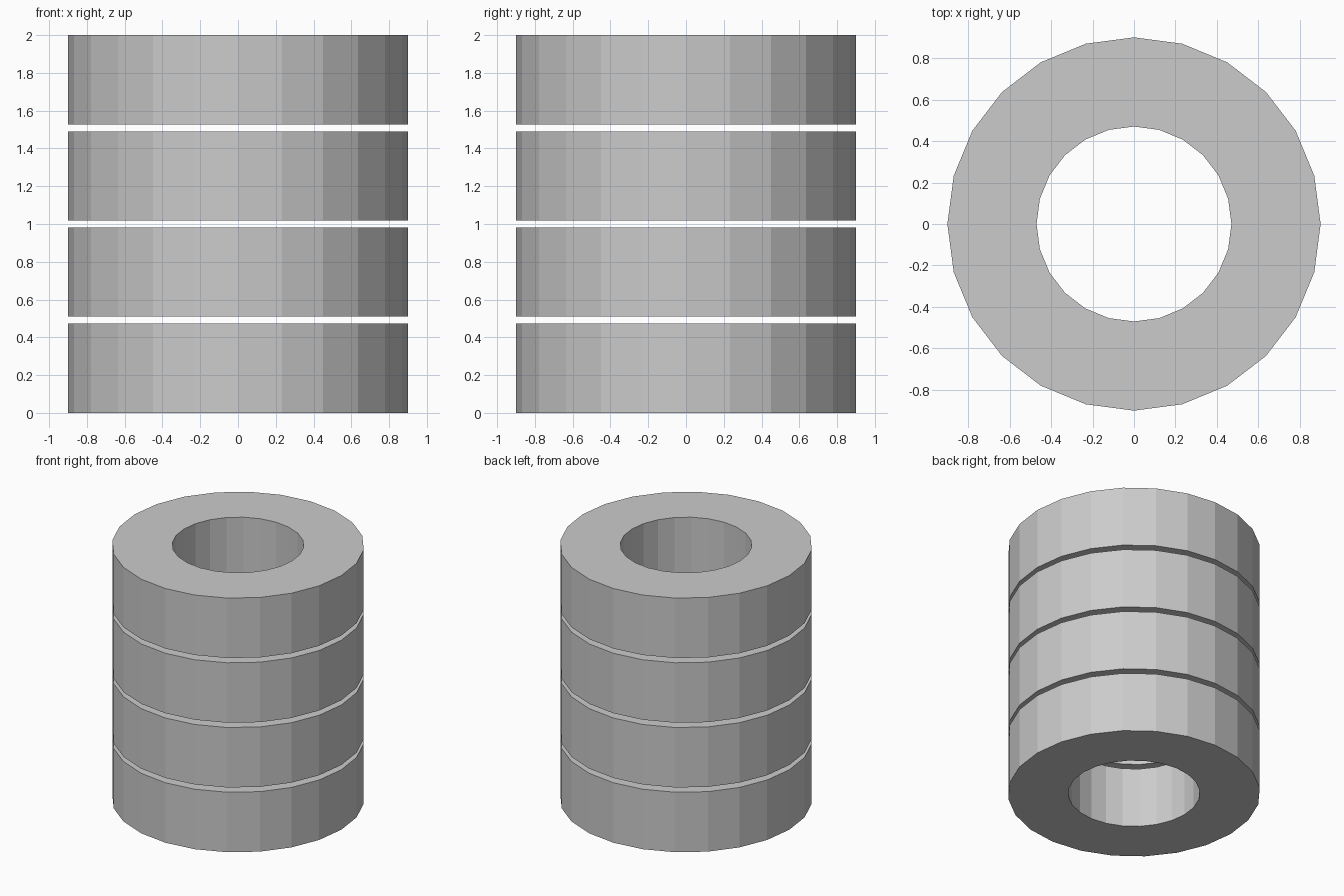
import bpy, bmesh
from math import cos, sin, tau

if "Cube" in bpy.data.objects:
    bpy.data.objects.remove(bpy.data.objects["Cube"])

SIDES = 24
OUTER, INNER = 0.90, 0.47
HEIGHT, PITCH = 0.472, 0.5093


def make_ring(name, z):
    # Sweep a rectangular section around z to get a closed flat-sided ring
    profile = [(OUTER, 0), (OUTER, HEIGHT), (INNER, HEIGHT), (INNER, 0)]
    bm = bmesh.new()
    loops = [[bm.verts.new((r * cos(tau * i / SIDES), r * sin(tau * i / SIDES), h))
              for r, h in profile] for i in range(SIDES)]
    for i in range(SIDES):
        a, b = loops[i], loops[(i + 1) % SIDES]
        for j in range(4):
            k = (j + 1) % 4
            bm.faces.new((a[j], b[j], b[k], a[k]))
    bmesh.ops.recalc_face_normals(bm, faces=bm.faces)
    mesh = bpy.data.meshes.new(name)
    bm.to_mesh(mesh)
    bm.free()
    ob = bpy.data.objects.new(name, mesh)
    ob.location.z = z
    bpy.context.collection.objects.link(ob)


# Stack of four separate rings with small gaps
for n in range(4):
    make_ring(f"ring_{n + 1}", n * PITCH)
